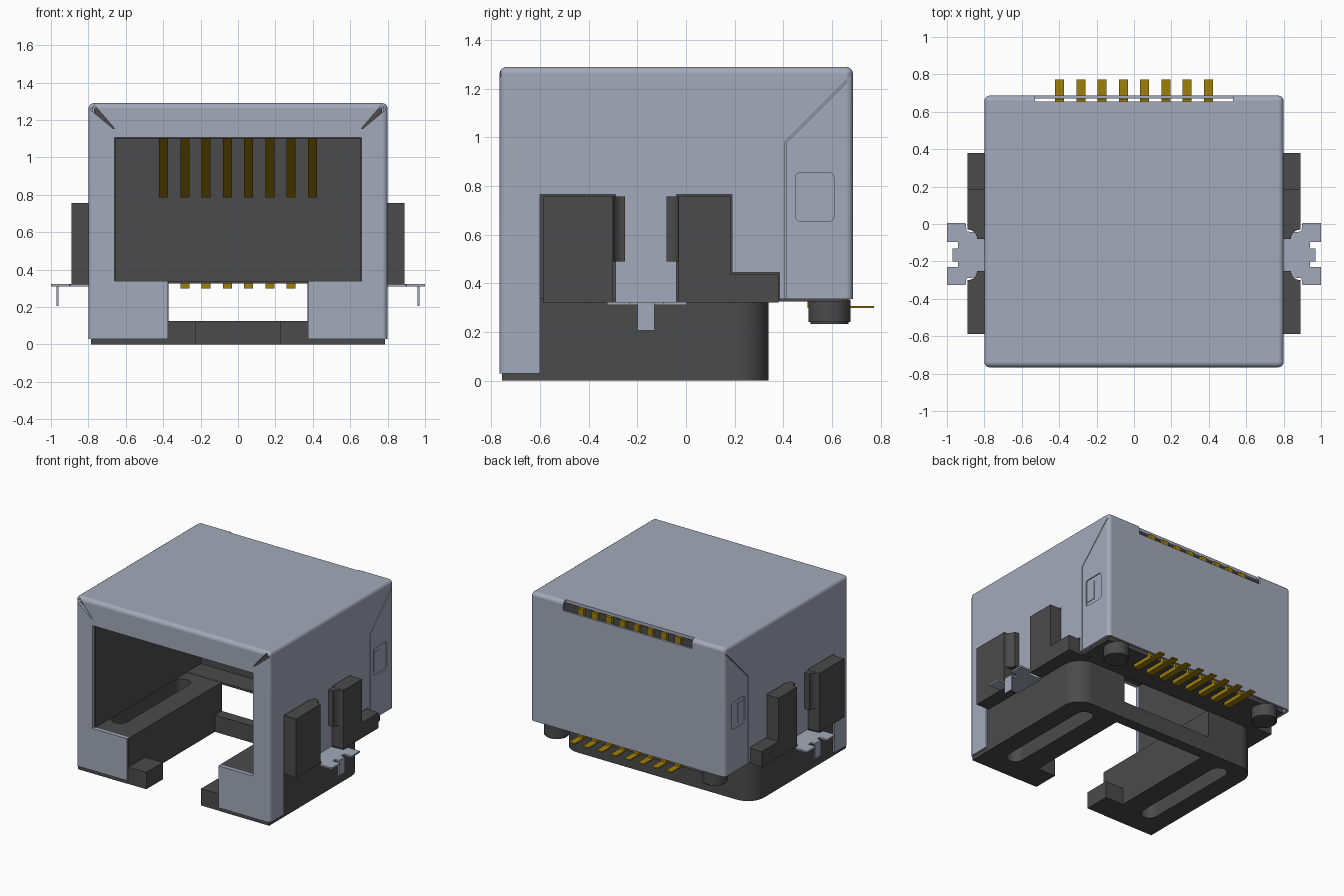
import bpy, bmesh, math
from mathutils import Vector

cube = bpy.data.objects.get("Cube")
if cube:
    bpy.data.objects.remove(cube, do_unlink=True)


def material(name, rgb):
    m = bpy.data.materials.new(name)
    m.use_nodes = True
    m.diffuse_color = (*rgb, 1)
    m.node_tree.nodes["Principled BSDF"].inputs["Base Color"].default_value = (*rgb, 1)
    return m


STEEL = material("shield_steel", (0.365, 0.4, 0.49))
PLASTIC = material("dark_plastic", (0.07, 0.07, 0.07))
GOLD = material("contact_gold", (0.34, 0.21, 0.003))


def finish(name, bm, mat):
    bmesh.ops.recalc_face_normals(bm, faces=bm.faces)
    me = bpy.data.meshes.new(name)
    bm.to_mesh(me)
    bm.free()
    me.materials.append(mat)
    ob = bpy.data.objects.new(name, me)
    bpy.context.collection.objects.link(ob)
    return ob


def prism(name, pts, axis, lo, hi, mat=PLASTIC, bevel=0, pick=None, seg=4):
    """Extrude a 2D outline along an axis; optionally round the picked edges."""
    place = {"x": lambda a, b, h: (h, a, b),
             "y": lambda a, b, h: (a, h, b),
             "z": lambda a, b, h: (a, b, h)}[axis]
    bm = bmesh.new()
    face = bm.faces.new([bm.verts.new(place(a, b, lo)) for a, b in pts])
    new = bmesh.ops.extrude_face_region(bm, geom=[face])["geom"]
    shift = Vector(place(0, 0, hi - lo))
    bmesh.ops.translate(bm, vec=shift, verts=[v for v in new if isinstance(v, bmesh.types.BMVert)])
    bmesh.ops.recalc_face_normals(bm, faces=bm.faces)
    if bevel:
        edges = [e for e in bm.edges if pick(*[v.co for v in e.verts])]
        bmesh.ops.bevel(bm, geom=edges, offset=bevel, segments=seg, profile=0.5, affect="EDGES")
    return finish(name, bm, mat)


def box(name, x, y, z, mat=PLASTIC, **kw):
    pts = [(x[0], y[0]), (x[1], y[0]), (x[1], y[1]), (x[0], y[1])]
    return prism(name, pts, "z", z[0], z[1], mat, **kw)


def side(s, a, b):
    return (a, b) if s > 0 else (-b, -a)


def cut(ob, cutters):
    for c in cutters:
        mod = ob.modifiers.new("cut", "BOOLEAN")
        mod.operation = "DIFFERENCE"
        mod.solver = "EXACT"
        mod.object = c
    bpy.context.view_layer.update()
    dg = bpy.context.evaluated_depsgraph_get()
    me = bpy.data.meshes.new_from_object(ob.evaluated_get(dg))
    ob.modifiers.clear()
    ob.data = me
    for c in cutters:
        bpy.data.objects.remove(c, do_unlink=True)


def vertical(a, b):
    return abs(a.z - b.z) > 0.01


def across(a, b):
    return abs(a.x - b.x) > 0.001


def arc(cx, cy, r, start, end, n=8):
    angles = [math.radians(start + (end - start) * i / n) for i in range(n + 1)]
    return [(cx + r * math.cos(t), cy + r * math.sin(t)) for t in angles]


SIDES = (("left", 1), ("right", -1))
LATCH = [(0.45, 0.655), (0.608, 0.655), (0.608, 0.855), (0.45, 0.855)]
SEAM = [(0.407, 0.3), (0.407, 0.982), (0.675, 1.25), (0.678, 1.245), (0.412, 0.979), (0.412, 0.3)]

# Sheet metal shield: rounded box, hollowed and notched, with seams for the rear flap
shield = box("shield", (-0.8, 0.8), (-0.767, 0.687), (0.028, 1.29), STEEL, bevel=0.03,
             pick=lambda a, b: vertical(a, b) or a.z > 1)
side_notch = [(-0.6, -0.1), (-0.6, 0.765), (-0.29, 0.765), (-0.29, 0.32), (-0.04, 0.32), (-0.04, 0.765),
              (0.19, 0.765), (0.19, 0.445), (0.385, 0.445), (0.385, 0.335), (0.8, 0.335), (0.8, -0.1)]
front_opening = [(-0.66, 0.34), (-0.375, 0.34), (-0.375, -0.1), (0.375, -0.1), (0.375, 0.34),
                 (0.66, 0.34), (0.66, 1.105), (-0.66, 1.105)]
cutters = [box("hollow", (-0.777, 0.777), (-0.742, 0.672), (-0.2, 1.267)),
           prism("notch", side_notch, "x", -1, 1),
           prism("opening", front_opening, "y", -0.9, -0.6),
           box("rear_slot", (-0.53, 0.53), (0.655, 0.8), (1.22, 1.4))]
for n, s in SIDES:
    slit = [(s * 0.66, 1.155), (s * 0.67, 1.155), (s * 0.79, 1.255), (s * 0.768, 1.28)]
    cutters.append(prism("slit", slit, "y", -0.9, -0.72))
    cutters.append(prism("seam", SEAM, "x", *side(s, 0.793, 0.9)))
    cutters.append(prism("latch_recess", LATCH, "x", *side(s, 0.793, 0.9), bevel=0.02, pick=across))
cut(shield, cutters)

# Upper housing: deep plug cavity, with a thin shelf closing its floor at the rear
upper = box("upper_housing", (-0.77, 0.77), (-0.736, 0.645), (0.325, 1.26))
cavity = [(-0.9, 0.2), (0.335, 0.2), (0.335, 0.34), (0.5, 0.34), (0.5, 1.1), (-0.9, 1.1)]
cut(upper, [prism("cavity", cavity, "x", -0.655, 0.655)])

# Lower housing: U-shaped base with rounded rear corners, low rear bar and long slots
lower = box("lower_housing", (-0.787, 0.787), (-0.757, 0.34), (0, 0.338), bevel=0.13,
            pick=lambda a, b: vertical(a, b) and a.y > 0, seg=8)
cutters = [box("mouth", (-0.372, 0.372), (-0.9, 0.26), (-0.2, 0.5)),
           box("window", (-0.371, 0.371), (0.2, 0.5), (0.125, 0.5))]
for n, s in SIDES:
    slot = arc(s * 0.59, 0.18, 0.06, 0, 180) + arc(s * 0.59, -0.54, 0.06, 180, 360)
    cutters.append(prism("slot", slot, "z", -0.2, 0.5))
cut(lower, cutters)

# Hollow-rounded inner corner of a side block, in plan
corner = [(0.79, -0.08), (0.79, -0.02), (0.889, -0.02)] + arc(0.889, -0.08, 0.05, 90, 180)

for n, s in SIDES:
    # Inward lugs at the front of the base
    box(n + "_front_lug", side(s, 0.225, 0.4), (-0.755, -0.56), (0, 0.125))

    # Side blocks standing out through the shield notches
    box(n + "_front_block", side(s, 0.7, 0.89), (-0.588, -0.3), (0.32, 0.757))
    prism(n + "_front_block_corner", [(s * x, -0.33 - y) for x, y in corner], "z", 0.49, 0.756)
    box(n + "_rear_block", side(s, 0.7, 0.89), (-0.03, 0.185), (0.32, 0.757))
    prism(n + "_rear_block_corner", [(s * x, y) for x, y in corner], "z", 0.49, 0.756)
    box(n + "_rear_step", side(s, 0.7, 0.89), (0.18, 0.38), (0.32, 0.435))

    # Solder foot with a bent-down pin
    foot = [(0.785, -0.28), (0.895, -0.29), (0.9, -0.325), (1.0, -0.325), (1.0, -0.23),
            (0.94, -0.23), (0.94, -0.2), (0.97, -0.2), (0.97, -0.13), (0.94, -0.13), (0.94, -0.095),
            (1.0, -0.095), (1.0, 0.005), (0.9, 0.005), (0.895, -0.04), (0.785, -0.05)]
    prism(n + "_solder_foot", [(s * x, y) for x, y in foot], "z", 0.31, 0.322, STEEL)
    box(n + "_solder_pin", side(s, 0.96, 0.97), (-0.2, -0.13), (0.205, 0.315), STEEL)

    # Latch tongue inside the flap window
    tongue = [(0.46, 0.685), (0.53, 0.685), (0.53, 0.825), (0.46, 0.825)]
    prism(n + "_latch_tongue", tongue, "x", *side(s, 0.785, 0.797), STEEL)

    # Locating peg
    bm = bmesh.new()
    bmesh.ops.create_cone(bm, cap_ends=True, segments=32, radius1=0.087, radius2=0.087, depth=0.1)
    rim = [e for e in bm.edges if all(v.co.z < 0 for v in e.verts)]
    bmesh.ops.bevel(bm, geom=rim, offset=0.008, segments=2, affect="EDGES")
    bmesh.ops.translate(bm, vec=(s * 0.65, 0.59, 0.283), verts=bm.verts)
    finish(n + "_peg", bm, PLASTIC)

# Eight contacts: sloping spring in the cavity, upright and tail at the rear
spring = [(-0.45, 1.115), (-0.43, 1.115), (0.255, 0.80), (0.25, 0.785)]
tail = [(0.5, 0.298), (0.772, 0.298), (0.772, 0.307), (0.669, 0.307), (0.669, 1.264),
        (0.642, 1.264), (0.642, 0.327), (0.5, 0.327)]
for i in range(8):
    x = (i - 3.5) * 0.1135
    prism(f"contact_spring_{i + 1}", spring, "x", x - 0.024, x + 0.024, GOLD)
    prism(f"contact_tail_{i + 1}", tail, "x", x - 0.024, x + 0.024, GOLD)

# Smooth the rounded edges, keep the rest sharp and the large sheets flat
bpy.ops.object.select_all(action="DESELECT")
for ob in bpy.context.collection.objects:
    if ob.type == "MESH":
        ob.select_set(True)
        bpy.context.view_layer.objects.active = ob
bpy.ops.object.shade_smooth_by_angle(angle=math.radians(35))
for ob in (shield, lower):
    flat = ob.modifiers.new("flat_sheets", "WEIGHTED_NORMAL")
    flat.keep_sharp = True
